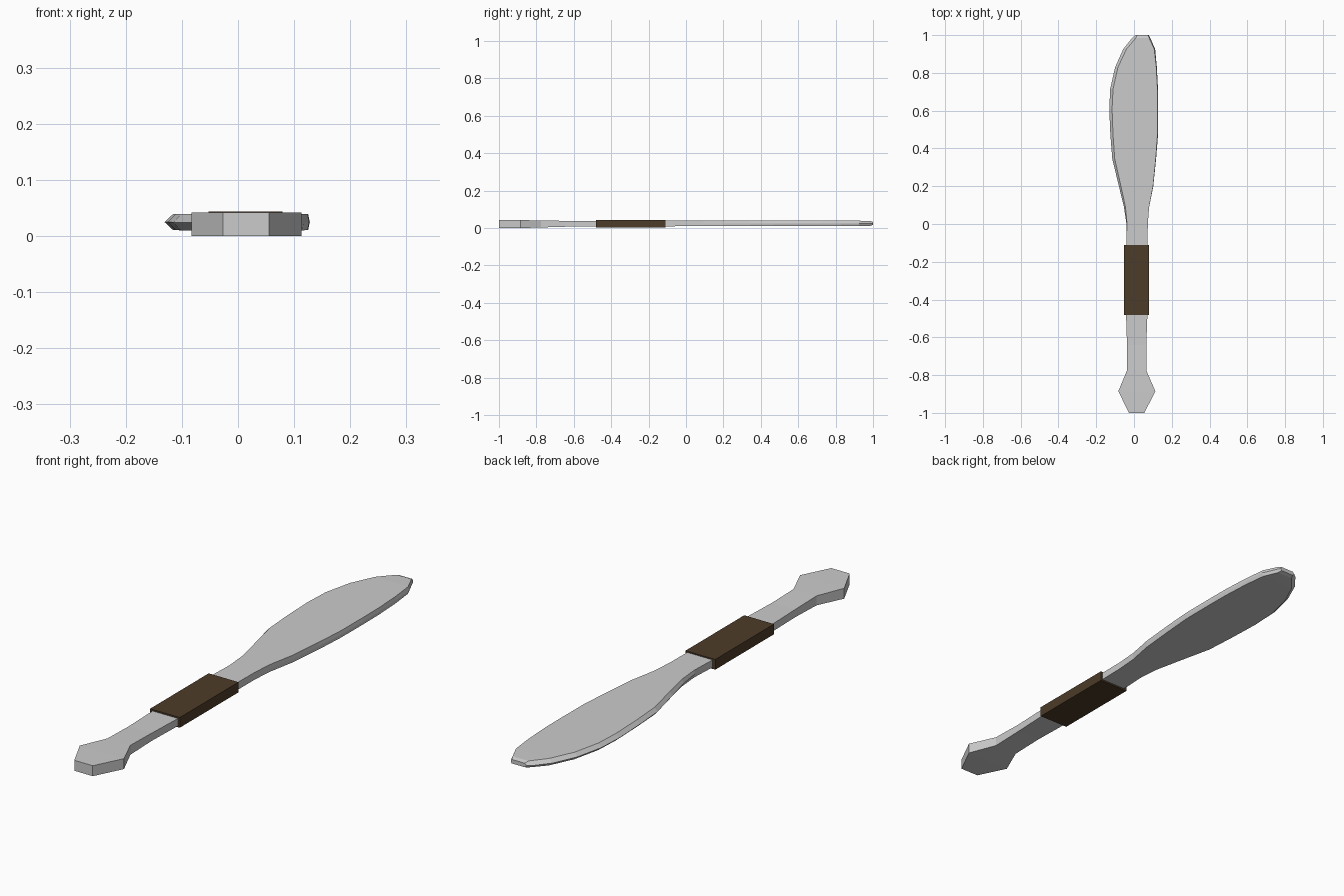
import bpy, bmesh

# Stations along the knife: y, left x, right x, z low, z high, left bevel, right bevel
STATIONS = [
    (-1.00, -0.027, 0.055, 0.000, 0.042, 0, 0),
    (-0.885, -0.083, 0.113, 0.000, 0.042, 0, 0),
    (-0.775, -0.037, 0.065, 0.003, 0.041, 0, 0),
    (-0.64, -0.037, 0.065, 0.007, 0.038, 0, 0),
    (-0.48, -0.042, 0.071, 0.008, 0.038, 0, 0),
    (-0.11, -0.041, 0.072, 0.009, 0.039, 0, 0),
    (0.00, -0.040, 0.073, 0.010, 0.039, 0.003, 0),
    (0.09, -0.053, 0.080, 0.010, 0.039, 0.008, 0),
    (0.20, -0.080, 0.102, 0.010, 0.039, 0.011, 0.001),
    (0.345, -0.115, 0.117, 0.010, 0.039, 0.013, 0.002),
    (0.47, -0.125, 0.127, 0.011, 0.039, 0.014, 0.003),
    (0.61, -0.131, 0.128, 0.011, 0.039, 0.015, 0.003),
    (0.715, -0.126, 0.127, 0.011, 0.039, 0.015, 0.003),
    (0.83, -0.100, 0.121, 0.011, 0.039, 0.015, 0.003),
    (0.926, -0.057, 0.112, 0.011, 0.039, 0.017, 0.005),
    (0.985, -0.010, 0.086, 0.012, 0.038, 0.020, 0.006),
    (1.00, 0.008, 0.078, 0.017, 0.033, 0.008, 0.004),
]


def loft(name, rings):
    bm = bmesh.new()
    loops = [[bm.verts.new(p) for p in ring] for ring in rings]
    for a, b in zip(loops, loops[1:]):
        n = len(a)
        for i in range(n):
            j = (i + 1) % n
            bm.faces.new((a[i], a[j], b[j], b[i]))
    bm.faces.new(loops[0])
    bm.faces.new(loops[-1])
    bmesh.ops.recalc_face_normals(bm, faces=bm.faces)
    mesh = bpy.data.meshes.new(name)
    bm.to_mesh(mesh)
    bm.free()
    obj = bpy.data.objects.new(name, mesh)
    bpy.context.collection.objects.link(obj)
    return obj


def section(y, l, r, lo, hi, bl, br):
    mid = (lo + hi) / 2
    return [(l, y, mid), (l + bl, y, hi), (r - br, y, hi),
            (r, y, mid), (r - br, y, lo), (l + bl, y, lo)]


# Blade, tang and flared pommel in one piece
loft("blade_and_pommel", [section(*s) for s in STATIONS])

# Brown grip wrapped around the tang
bpy.ops.mesh.primitive_cube_add(size=1, location=(0.013, -0.296, 0.0235))
grip = bpy.context.object
grip.name = "grip"
grip.scale = (0.132, 0.372, 0.041)
brown = bpy.data.materials.new("brown")
brown.diffuse_color = (0.075, 0.045, 0.022, 1)
grip.data.materials.append(brown)
